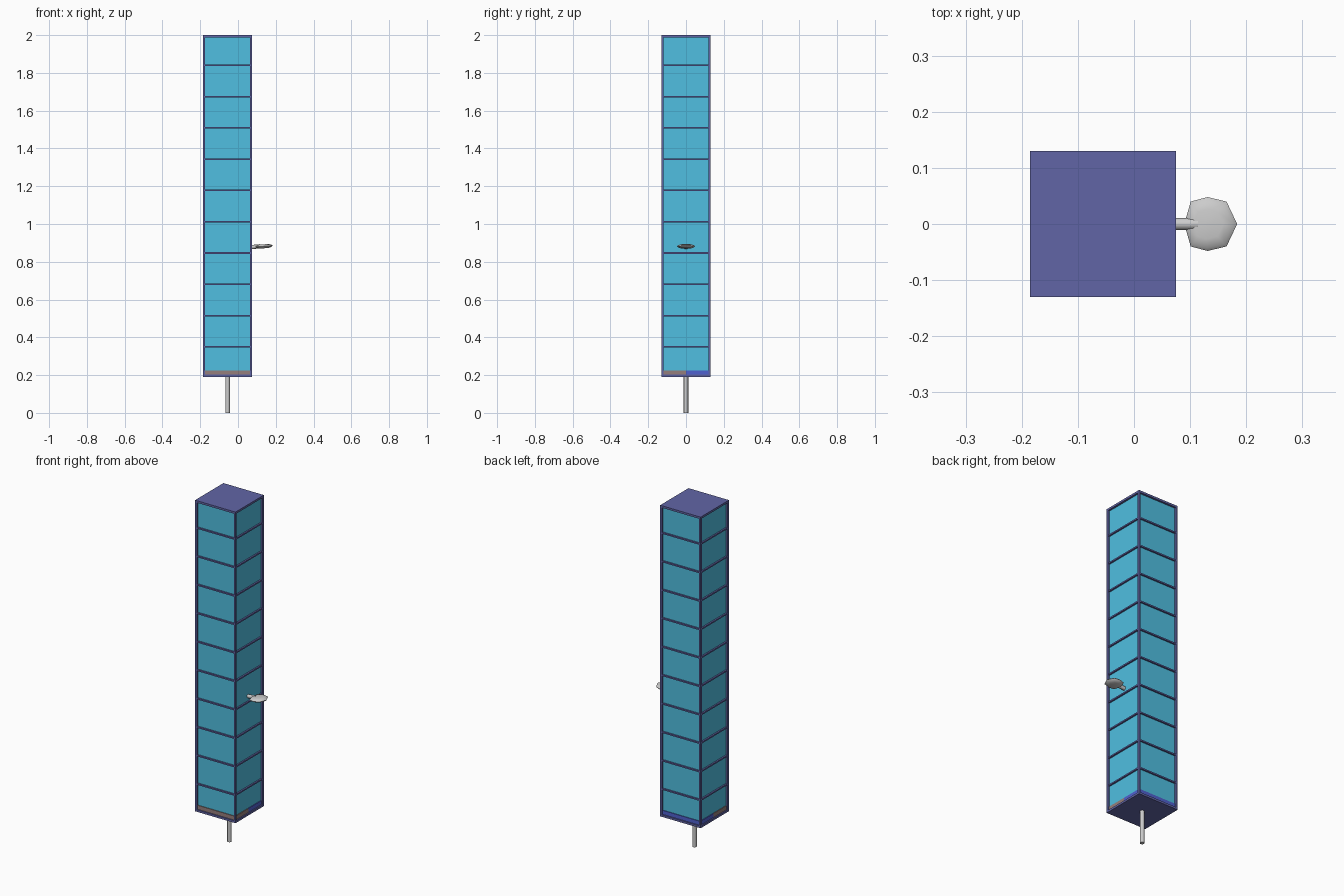
import bpy, bmesh, math
from mathutils import Vector

if "Cube" in bpy.data.objects:
    bpy.data.objects.remove(bpy.data.objects["Cube"])

CX = -0.055      # tower axis
H = 0.13         # tower half width
Z0, Z1 = 0.19, 2.0


def material(name, rgb):
    m = bpy.data.materials.new(name)
    m.diffuse_color = (*rgb, 1)
    m.use_nodes = True
    m.node_tree.nodes["Principled BSDF"].inputs["Base Color"].default_value = m.diffuse_color
    return m


purple = material("purple_frame", (0.12, 0.13, 0.38))
cyan = material("cyan_glass", (0.08, 0.52, 0.75))
blue = material("blue_base", (0.08, 0.12, 0.62))
brown = material("brown_base", (0.30, 0.21, 0.20))


def box(name, lo, hi, mat):
    lo, hi = Vector(lo), Vector(hi)
    bpy.ops.mesh.primitive_cube_add(size=1, location=(lo + hi) / 2)
    o = bpy.context.object
    o.name = name
    o.scale = hi - lo
    bpy.ops.object.transform_apply(location=False, rotation=False, scale=True)
    o.data.materials.append(mat)
    return o


def slab(name, half, z0, z1, mat):
    return box(name, (CX - half, -half, z0), (CX + half, half, z1), mat)


# end plates
slab("bottom_plate", H, Z0, Z0 + 0.012, purple)
slab("top_plate", H, Z1 - 0.012, Z1, purple)

# corner posts
W = 0.011
for sx in (-1, 1):
    for sy in (-1, 1):
        px, py = CX + sx * (H - W / 2), sy * (H - W / 2)
        box("corner_post", (px - W / 2, py - W / 2, Z0 + 0.012),
            (px + W / 2, py + W / 2, Z1 - 0.012), purple)

# recessed glass core and shelf dividers
G = 0.119
slab("glass_panels", G, 0.222, Z1 - 0.012, cyan)
for i in range(10):
    z = 0.350 + i * 0.1655
    slab("shelf_divider", H - 0.002, z - 0.004, z + 0.004, purple)

# two-tone base filling, front half and back half
box("base_front", (CX - G - 0.004, -G - 0.004, 0.202), (CX + G + 0.004, 0, 0.225), brown)
box("base_back", (CX - G - 0.004, 0, 0.202), (CX + G + 0.004, G + 0.004, 0.225), blue)


def rod(name, a, b, r, sides):
    a, b = Vector(a), Vector(b)
    bpy.ops.mesh.primitive_cylinder_add(vertices=sides, radius=r, depth=(b - a).length,
                                        location=(a + b) / 2)
    o = bpy.context.object
    o.name = name
    o.rotation_mode = 'QUATERNION'
    o.rotation_quaternion = (b - a).to_track_quat('Z', 'Y')
    bpy.ops.object.shade_smooth_by_angle(angle=math.radians(50))
    return o


# ground stake and handle stem
rod("stake", (CX, 0, 0), (CX, 0, Z0 + 0.005), 0.012, 12)
rod("handle_stem", (0.065, 0, 0.877), (0.115, 0, 0.882), 0.011, 8)

# flattened knob, slightly tilted
outline = [(0.053, 0), (0.034, 0.040), (0, 0.048), (-0.030, 0.040), (-0.038, 0.012)]
outline += [(x, -y) for x, y in reversed(outline[1:])]
bm = bmesh.new()
rings = [[bm.verts.new((x * s, y * s, z)) for x, y in outline]
         for s, z in ((0.55, -0.011), (0.88, -0.006), (1, 0), (0.88, 0.006), (0.55, 0.010))]
n = len(outline)
for a, b in zip(rings, rings[1:]):
    for i in range(n):
        bm.faces.new((a[i], a[(i + 1) % n], b[(i + 1) % n], b[i]))
bm.faces.new(rings[0][::-1])
bm.faces.new(rings[-1])
bmesh.ops.recalc_face_normals(bm, faces=bm.faces)
me = bpy.data.meshes.new("handle_knob")
bm.to_mesh(me)
bm.free()
knob = bpy.data.objects.new("handle_knob", me)
bpy.context.collection.objects.link(knob)
knob.location = (0.131, 0, 0.882)
knob.rotation_euler = (0, math.radians(-4), 0)
bpy.ops.object.select_all(action='DESELECT')
bpy.context.view_layer.objects.active = knob
knob.select_set(True)
bpy.ops.object.shade_smooth_by_angle(angle=math.radians(50))
